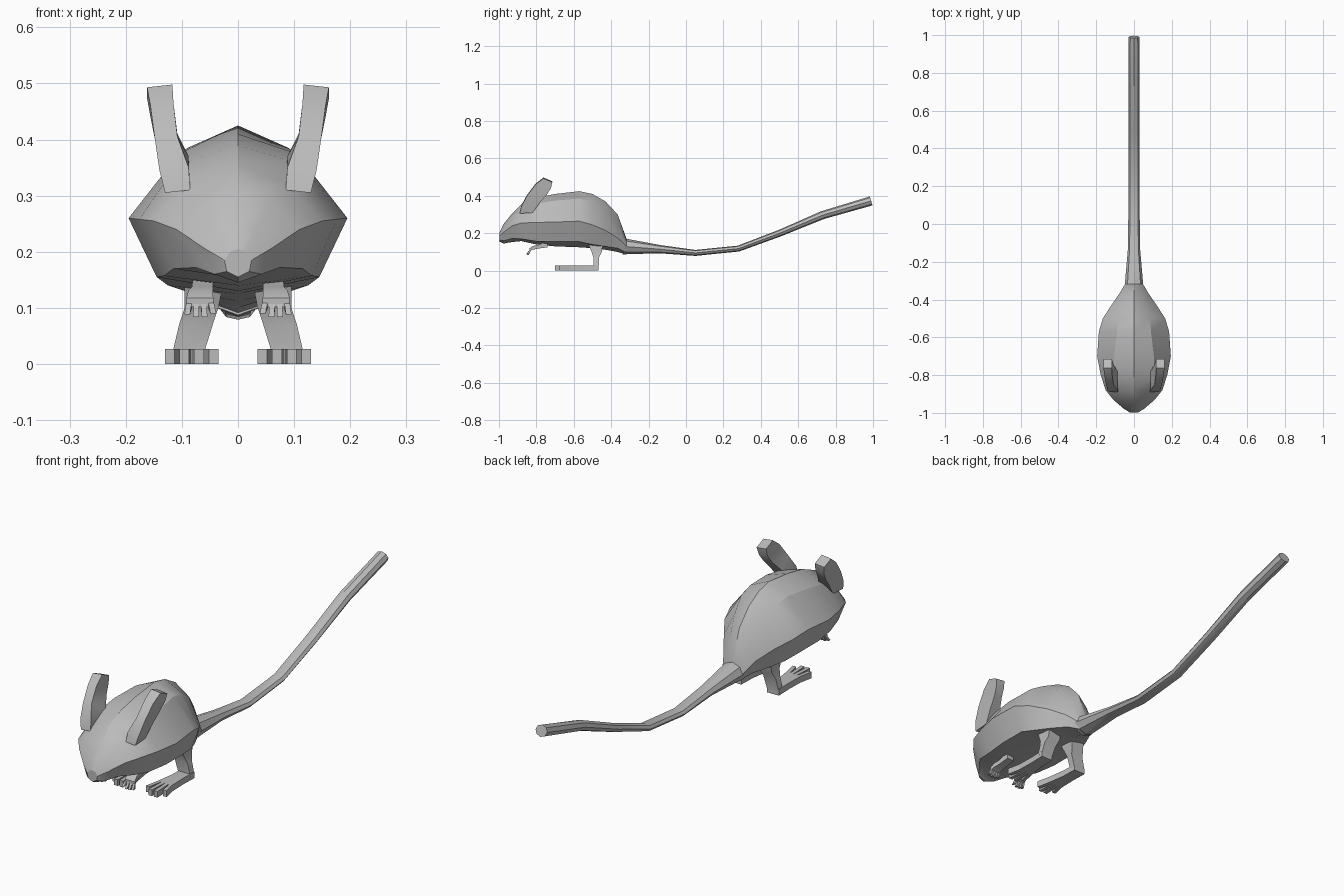
import bpy, bmesh, math
from mathutils import Vector

if "Cube" in bpy.data.objects:
    bpy.data.objects.remove(bpy.data.objects["Cube"])

fur = bpy.data.materials.new("grey_fur")
fur.diffuse_color = (0.5, 0.5, 0.5, 1)
fur.use_nodes = True
fur.node_tree.nodes["Principled BSDF"].inputs["Base Color"].default_value = fur.diffuse_color


def finish(name, bm, angle=30):
    bmesh.ops.recalc_face_normals(bm, faces=bm.faces)
    me = bpy.data.meshes.new(name)
    bm.to_mesh(me)
    bm.free()
    me.materials.append(fur)
    ob = bpy.data.objects.new(name, me)
    bpy.context.collection.objects.link(ob)
    bpy.ops.object.select_all(action='DESELECT')
    ob.select_set(True)
    bpy.context.view_layer.objects.active = ob
    bpy.ops.object.shade_smooth_by_angle(angle=math.radians(angle))
    return ob


def add_loft(bm, rings):
    """Skin a row of equal-sized rings and cap both ends."""
    vs = [[bm.verts.new(p) for p in r] for r in rings]
    n = len(vs[0])
    for a, b in zip(vs, vs[1:]):
        for i in range(n):
            j = (i + 1) % n
            bm.faces.new((a[i], a[j], b[j], b[i]))
    bm.faces.new(vs[0])
    bm.faces.new(vs[-1][::-1])


def pair(name, rows, angle=30):
    """Build a set of lofts on the right, then its mirror image on the left."""
    for side, s in (("right", 1), ("left", -1)):
        bm = bmesh.new()
        for rings in rows:
            add_loft(bm, [[(s * x, y, z) for x, y, z in r] for r in rings])
        finish(f"{name}_{side}", bm, angle)


def box_ring(x0, x1, y, z0, z1):
    return [(x0, y, z0), (x1, y, z0), (x1, y, z1), (x0, y, z1)]


# Body and head: y, top z, upper x z, side x z, lower x z, bottom z
sections = [
    (-.997, .205, .014, .200, .024, .185, .020, .165, .155),
    (-.975, .250, .030, .237, .058, .205, .042, .160, .145),
    (-.930, .305, .060, .285, .110, .240, .075, .172, .153),
    (-.880, .355, .090, .320, .150, .255, .115, .170, .158),
    (-.800, .390, .108, .357, .176, .258, .132, .157, .140),
    (-.700, .410, .105, .375, .195, .260, .145, .155, .130),
    (-.570, .425, .090, .385, .186, .265, .145, .155, .125),
    (-.500, .410, .084, .370, .165, .245, .125, .140, .120),
    (-.430, .370, .066, .325, .120, .215, .095, .130, .112),
    (-.365, .300, .045, .250, .075, .175, .060, .120, .100),
    (-.318, .170, .032, .160, .048, .132, .034, .098, .085),
]
bm = bmesh.new()
add_loft(bm, [[(0, y, t), (ux, y, uz), (sx, y, sz), (lx, y, lz), (0, y, b),
               (-lx, y, lz), (-sx, y, sz), (-ux, y, uz)]
              for y, t, ux, uz, sx, sz, lx, lz, b in sections])
finish("body", bm, 28)

# Tail: y, z, half width, half thickness
path = [(-.335, .13, .050, .043), (-.14, .115, .033, .022), (.05, .095, .030, .016),
        (.28, .118, .029, .016), (.50, .20, .029, .018), (.73, .297, .029, .022),
        (.99, .373, .028, .025)]
rings = []
for i, (y, z, w, h) in enumerate(path):
    a, b = path[max(i - 1, 0)], path[min(i + 1, len(path) - 1)]
    d = Vector((0, b[0] - a[0], b[1] - a[1])).normalized()
    up = Vector((0, -d.z, d.y))
    rings.append([Vector((0, y, z)) + Vector((w * math.cos(t), 0, 0)) + up * h * math.sin(t)
                  for t in (k * math.pi / 4 for k in range(8))])
bm = bmesh.new()
add_loft(bm, rings)
finish("tail", bm)

# Ears: inner x, outer x, front edge y z, back edge y z
ear = [(.085, .130, -.890, .310, -.820, .315), (.088, .140, -.880, .350, -.780, .370),
       (.108, .148, -.850, .405, -.745, .410), (.115, .156, -.805, .465, -.722, .445),
       (.117, .162, -.762, .498, -.715, .478)]
pair("ear", [[[(xi, fy, fz), (xo, fy, fz - .005), (xo, by, bz - .005), (xi, by, bz)]
              for xi, xo, fy, fz, by, bz in ear]])

# Hind legs: inner x, outer x, front y, back y, z
leg = [(.025, .095, -.525, -.445, .150), (.035, .095, -.505, -.450, .100),
       (.045, .105, -.495, -.465, .070), (.062, .118, -.495, -.467, .015)]
pair("hind_leg", [[[(a, f, z), (b, f, z), (b, k, z), (a, k, z)] for a, b, f, k, z in leg]])

# Hind feet: a wedge sole with four spread toes
foot = [[box_ring(.062, .118, -.467, 0, .027), box_ring(.060, .116, -.54, 0, .027),
         box_ring(.048, .118, -.62, 0, .027)]]
for i, tip in enumerate((-.68, -.70, -.70, -.675)):
    x0, x1 = .049 + .0175 * i, .035 + .026 * i
    foot.append([box_ring(x0, x0 + .016, -.615, 0, .027),
                 box_ring(x1, x1 + .017, tip, 0, .027)])
pair("hind_foot", foot)

# Front paws: a short curled arm with four drooping fingers
paw = [[box_ring(.045, .080, -.74, .125, .160), box_ring(.045, .082, -.79, .118, .138),
        box_ring(.045, .088, -.82, .112, .132), box_ring(.044, .092, -.838, .102, .118)]]
for i, z in enumerate((.090, .084, .084, .088)):
    x0, x1 = .044 + .0125 * i, .039 + .0155 * i
    paw.append([box_ring(x0, x0 + .010, -.832, .102, .116),
                [(x1, -.840, z), (x1 + .010, -.840, z),
                 (x1 + .010, -.853, z), (x1, -.853, z)]])
pair("front_paw", paw)
